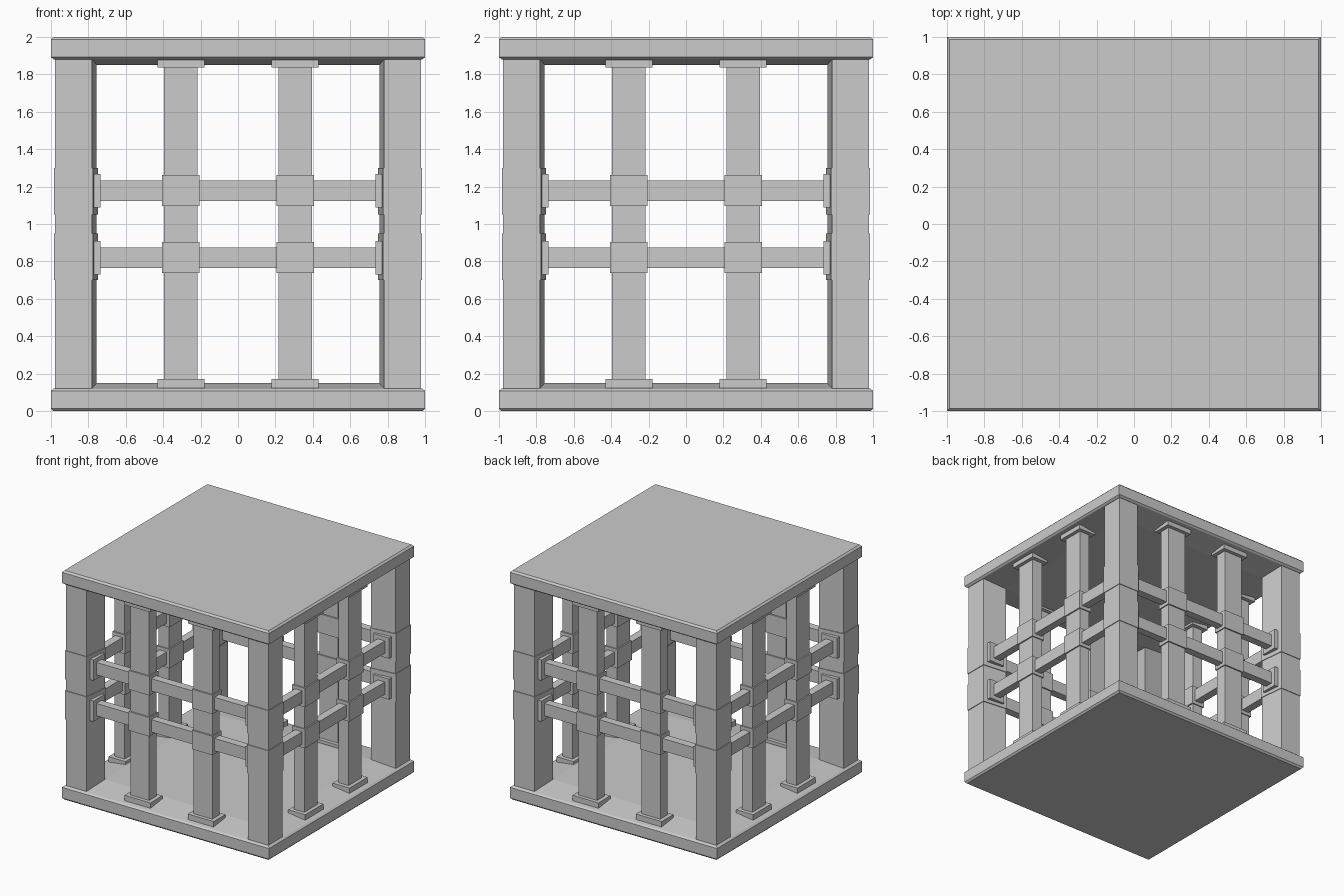
import bpy, bmesh
from mathutils import Matrix
from math import pi

if "Cube" in bpy.data.objects:
    bpy.data.objects.remove(bpy.data.objects["Cube"])


def finish(name, bm):
    bmesh.ops.recalc_face_normals(bm, faces=bm.faces)
    mesh = bpy.data.meshes.new(name)
    bm.to_mesh(mesh)
    bm.free()
    obj = bpy.data.objects.new(name, mesh)
    bpy.context.collection.objects.link(obj)
    return obj


def loft(bm, rings):
    """Skin a stack of (outline, z) rings and cap both ends."""
    loops = [[bm.verts.new((x, y, z)) for x, y in pts] for pts, z in rings]
    for a, b in zip(loops, loops[1:]):
        n = len(a)
        for i in range(n):
            bm.faces.new((a[i], a[(i + 1) % n], b[(i + 1) % n], b[i]))
    bm.faces.new(loops[0][::-1])
    bm.faces.new(loops[-1])


def square(h):
    return [(-h, -h), (h, -h), (h, h), (-h, h)]


def box(name, x, y, z, turn):
    """Box from ranges, turned about the z axis to one of the four sides."""
    bm = bmesh.new()
    loft(bm, [([(x[0], y[0]), (x[1], y[0]), (x[1], y[1]), (x[0], y[1])], h) for h in z])
    bm.transform(Matrix.Rotation(turn, 4, 'Z'))
    return finish(name, bm)


# base and roof: chamfered slabs whose inner rim slopes up to a raised floor
profile = [(0.985, 0), (1, 0.015), (1, 0.108), (0.985, 0.12), (0.755, 0.15)]
for name, flip in (("base_slab", False), ("roof_slab", True)):
    bm = bmesh.new()
    loft(bm, [(square(h), 2 - z if flip else z) for h, z in profile])
    finish(name, bm)

C = 0.868  # centre line of the bars on each side
RAILS = (0.82, 1.178)


def kite(grow):
    o, i, c = 0.977 + grow, 0.78 - grow, 0.755 - grow
    return [(-o, -o), (-i, -o), (-c, -c), (-o, -i)]


for side in range(4):
    t = side * pi / 2
    turn = Matrix.Rotation(t, 4, 'Z')

    # corner post with tapered inner faces, and its two thin bands
    for name, grow, z0, z1 in (("corner_post", 0, 0.11, 1.89),
                               ("lower_post_band", 0.006, 0.70, 0.95),
                               ("upper_post_band", 0.006, 1.05, 1.30)):
        bm = bmesh.new()
        loft(bm, [(kite(grow), z0), (kite(grow), z1)])
        bm.transform(turn)
        finish(name, bm)

    # upright bars with foot and head flanges
    for x in (-0.305, 0.305):
        box("upright_bar", (x - 0.09, x + 0.09), (-C - 0.05, -C + 0.05), (0.13, 1.87), t)
        for name, z in (("foot_flange", (0.12, 0.172)), ("head_flange", (1.835, 1.88))):
            box(name, (x - 0.125, x + 0.125), (-C - 0.082, -C + 0.082), z, t)
        # collars where the rails cross
        for z in RAILS:
            box("collar", (x - 0.1, x + 0.1), (-C - 0.062, -C + 0.062),
                (z - 0.083, z + 0.083), t)

    # horizontal rails with end pads against the posts
    for z in RAILS:
        box("rail", (-0.77, 0.77), (-C - 0.035, -C + 0.035), (z - 0.054, z + 0.054), t)
        for s in (-1, 1):
            ends = sorted((s * 0.78, s * 0.735))
            box("rail_pad", ends, (-C - 0.075, -C + 0.075), (z - 0.09, z + 0.09), t)
